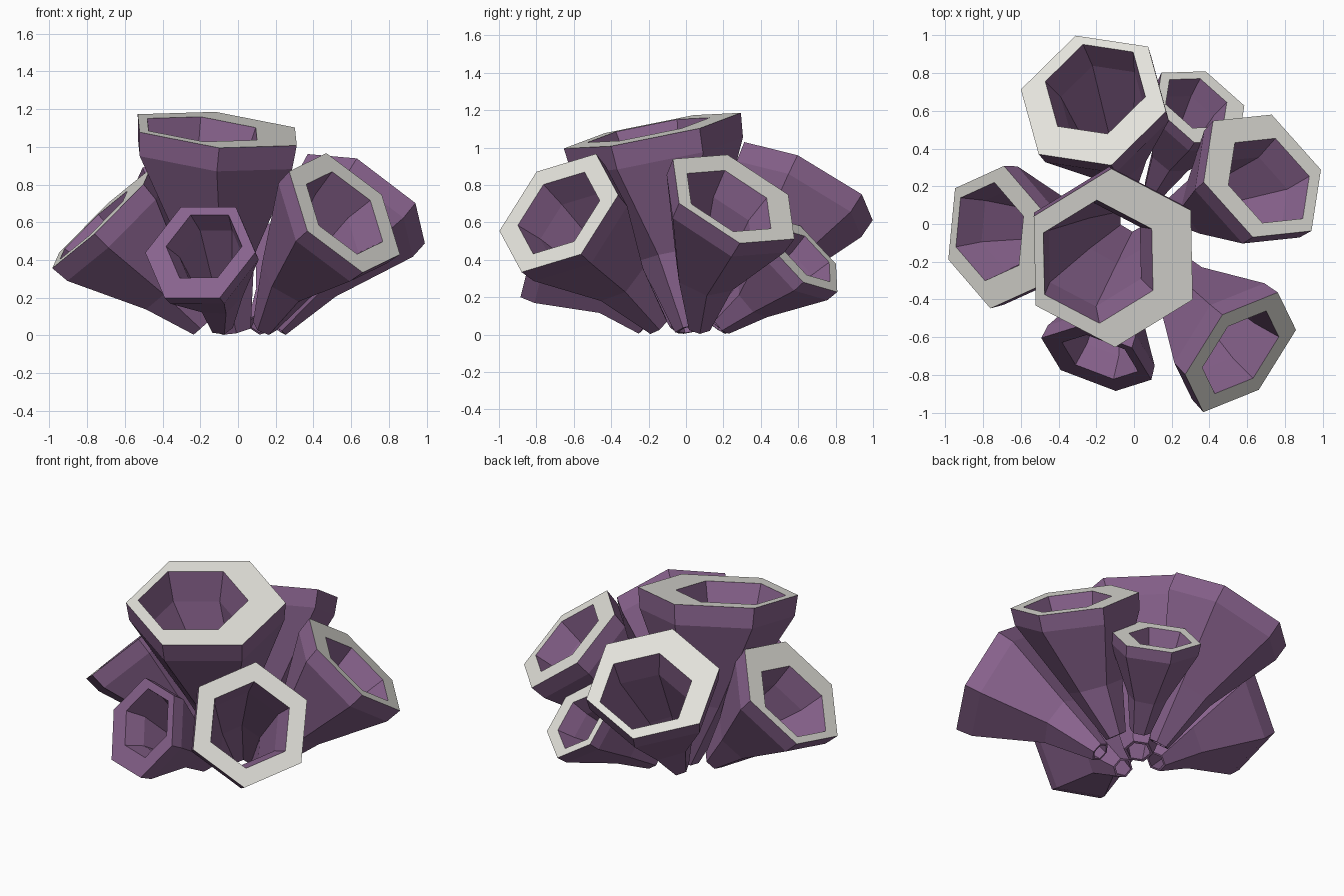
import bpy, bmesh, math
from mathutils import Vector

if "Cube" in bpy.data.objects:
    bpy.data.objects.remove(bpy.data.objects["Cube"])


def material(name, rgb):
    m = bpy.data.materials.new(name)
    m.diffuse_color = (*rgb, 1)
    m.use_nodes = True
    m.node_tree.nodes["Principled BSDF"].inputs["Base Color"].default_value = m.diffuse_color
    return m


purple = material("dusky purple", (0.25, 0.125, 0.27))
pale = material("pale rim", (0.77, 0.76, 0.71))


def ring(bm, centre, normal, ref, radius):
    """Hexagon of vertices facing 'normal', first corner towards 'ref'."""
    n = normal.normalized()
    u = (ref - n * ref.dot(n)).normalized()
    v = n.cross(u)
    return [bm.verts.new(centre + radius * (u * math.cos(k * math.pi / 3) + v * math.sin(k * math.pi / 3)))
            for k in range(6)]


def bridge(bm, a, b):
    return [bm.faces.new((a[k], a[(k + 1) % 6], b[(k + 1) % 6], b[k])) for k in range(6)]


def tube(name, rim, normal, radius, corner, foot, offset=(0, 0), foot_r=0.065):
    """Hollow six-sided trumpet, open at the foot, with a thick-lipped rim."""
    c, n = Vector(rim), Vector(normal).normalized()

    def on_rim(x, y):  # lift a plan offset onto the rim plane
        return Vector((x, y, -(n.x * x + n.y * y) / n.z))

    ref = on_rim(corner[0] - c.x, corner[1] - c.y)
    base = Vector((foot[0], foot[1], 0.05))
    ctrl = c - n * radius * 1.15
    t = 0.38
    mid = base * (1 - t) ** 2 + ctrl * 2 * t * (1 - t) + c * t * t
    axis = (mid - base).normalized()
    base.z = foot_r * math.sqrt(max(0.0, 1 - axis.z ** 2)) + 0.003
    ic = c + on_rim(*offset)
    bm = bmesh.new()
    # outside, lip, then the inner wall back down to the foot
    rings = [
        ring(bm, base, axis, ref, foot_r),
        ring(bm, mid, axis + n, ref, radius * 0.43),
        ring(bm, c - n * radius * 0.27, n, ref, radius * 0.97),
        ring(bm, c, n, ref, radius),
        ring(bm, ic, n, ref, radius * 0.69),
        ring(bm, ic - n * radius * 0.40, n, ref, radius * 0.58),
        ring(bm, mid, axis + n, ref, radius * 0.34),
        ring(bm, base, axis, ref, foot_r * 0.8),
    ]
    for i in range(8):
        faces = bridge(bm, rings[i], rings[(i + 1) % 8])
        if i == 3 and n.z > 0.5:  # only upward-facing lips are pale
            for f in faces:
                f.material_index = 1
    bmesh.ops.recalc_face_normals(bm, faces=bm.faces)
    me = bpy.data.meshes.new(name)
    bm.to_mesh(me)
    bm.free()
    me.materials.append(purple)
    me.materials.append(pale)
    bpy.context.collection.objects.link(bpy.data.objects.new(name, me))


# name, rim centre, rim normal, radius, one rim corner in plan, foot, bowl offset
tube("top_tube", (-.11, -.18, 1.09), (.09, -.195, .976), .483, (-.12, .29), (-.01, .03), (-.08, -.02), .09)
tube("back_tube", (-.215, .655, .82), (-.24, .456, .857), .413, (-.31, 1.0), (-.06, .16), (.01, .06))
tube("right_tube", (.68, .255, .725), (.525, .41, .746), .392, (.73, .58), (.2, .07), (.035, -.025))
tube("small_back_tube", (.35, .62, .43), (.40, .64, .656), .279, (.38, .81), (.11, .19), (-.02, .02))
tube("left_tube", (-.725, -.07, .62), (-.69, -.09, .72), .388, (-.69, .30), (-.19, -.02), (-.04, .03))
tube("front_right_tube", (.565, -.68, .65), (.631, -.556, .542), .386, (.85, -.565), (.14, -.15))
tube("small_front_tube", (-.20, -.715, .44), (-.317, -.832, .452), .312, (.09, -.825), (-.09, -.21), (.02, .01))
